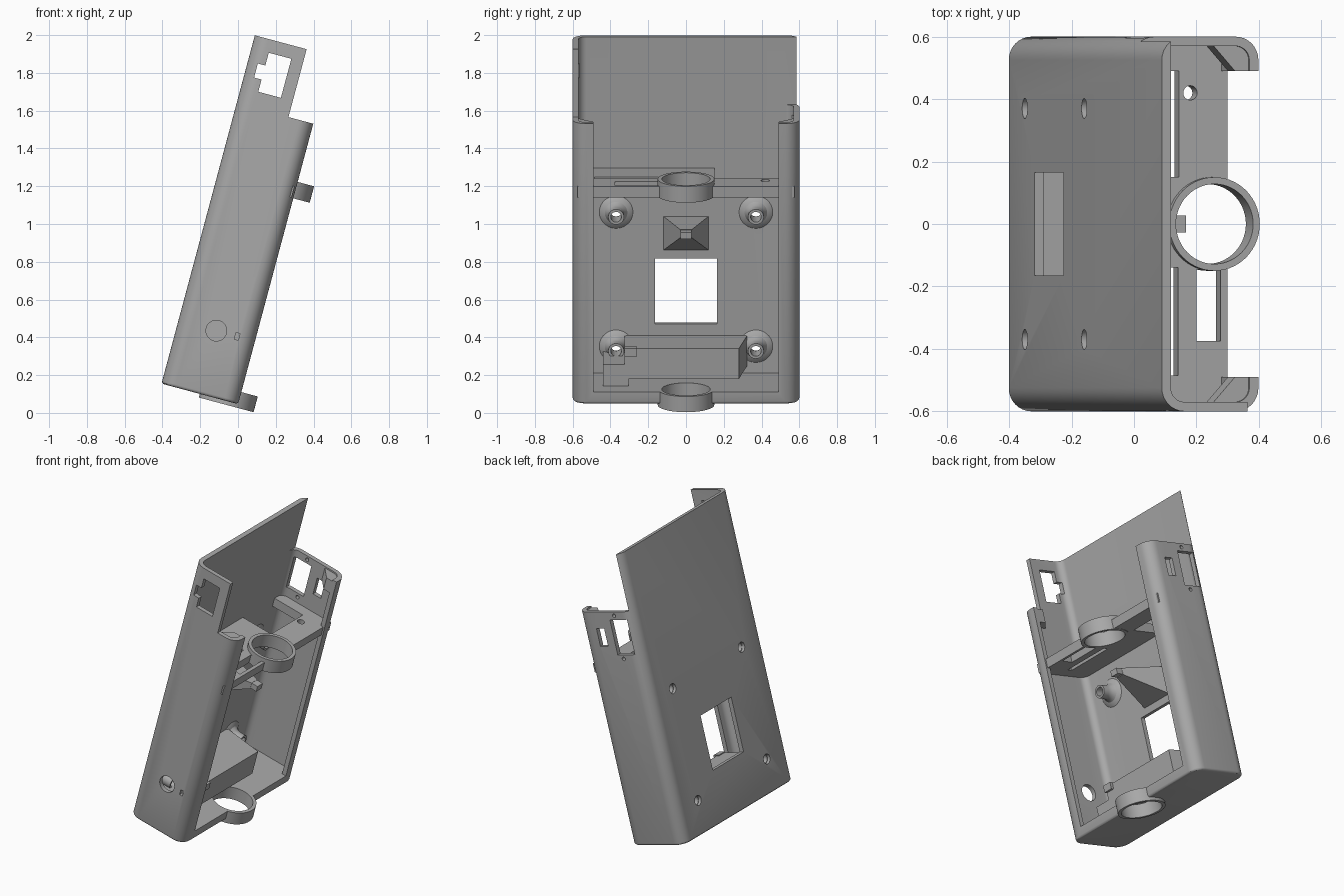
import bpy, bmesh, math
from mathutils import Matrix, Vector

cube = bpy.data.objects.get("Cube")
if cube:
    bpy.data.objects.remove(cube)

# Local frame: x = depth from back plate, y = width, z = length; leaned back at the end
LEAN = Matrix.Translation((-0.405, 0, 0.155)) @ Matrix.Rotation(math.radians(15), 4, 'Y')
WALL, DEPTH, HALF, TOP, FLOOR, RIM = 0.03, 0.42, 0.6, 1.909, 0.066, 1.537
RING_X = 0.36

grey = bpy.data.materials.new("plain grey plastic")
grey.use_nodes = True
grey.diffuse_color = (0.4, 0.4, 0.4, 1)
grey.node_tree.nodes["Principled BSDF"].inputs["Base Color"].default_value = (0.4, 0.4, 0.4, 1)
parts = []


def finish(name, bm):
    bmesh.ops.recalc_face_normals(bm, faces=bm.faces)
    me = bpy.data.meshes.new(name)
    bm.to_mesh(me)
    bm.free()
    me.materials.append(grey)
    ob = bpy.data.objects.new(name, me)
    bpy.context.scene.collection.objects.link(ob)
    parts.append(ob)
    return ob


def hull(name, pts):
    bm = bmesh.new()
    for p in pts:
        bm.verts.new(p)
    bmesh.ops.convex_hull(bm, input=bm.verts)
    bmesh.ops.dissolve_limit(bm, angle_limit=0.01, verts=bm.verts, edges=bm.edges)
    return finish(name, bm)


def box(name, xs, ys, zs):
    return hull(name, [(x, y, z) for x in xs for y in ys for z in zs])


def rounded_prism(name, xs, ys, zs, r, edge=0):
    """Box with rounded long edges and an optional softened lower end."""
    bm = bmesh.new()
    ring = []
    corners = [(xs[1] - r, ys[1] - r), (xs[0] + r, ys[1] - r),
               (xs[0] + r, ys[0] + r), (xs[1] - r, ys[0] + r)]
    for i, (cx, cy) in enumerate(corners):
        for k in range(9):
            a = math.pi / 2 * (i + k / 8)
            ring.append(bm.verts.new((cx + r * math.cos(a), cy + r * math.sin(a), zs[0])))
    base = bm.faces.new(ring)
    out = bmesh.ops.extrude_face_region(bm, geom=[base], use_keep_orig=True)
    bmesh.ops.translate(bm, verts=[g for g in out["geom"] if isinstance(g, bmesh.types.BMVert)],
                        vec=(0, 0, zs[1] - zs[0]))
    if edge:
        bmesh.ops.bevel(bm, geom=list(base.edges), offset=edge, segments=3,
                        profile=0.5, affect='EDGES')
    return finish(name, bm)


def lathe(name, profile, centre, axis='Z', steps=40):
    """Closed profile of (radius, height) turned round an axis."""
    bm = bmesh.new()
    turn = {'Z': Matrix(), 'X': Matrix.Rotation(math.pi / 2, 4, 'Y'),
            'Y': Matrix.Rotation(-math.pi / 2, 4, 'X')}[axis]
    rows = []
    for s in range(steps):
        a = 2 * math.pi * s / steps
        rows.append([bm.verts.new(Vector(centre) + turn @ Vector((r * math.cos(a), r * math.sin(a), h)))
                     for r, h in profile])
    n = len(profile)
    for s in range(steps):
        a, b = rows[s], rows[(s + 1) % steps]
        for k in range(n):
            bm.faces.new((a[k], b[k], b[(k + 1) % n], a[(k + 1) % n]))
    return finish(name, bm)


def rod(name, r, centre, axis, length):
    bm = bmesh.new()
    bmesh.ops.create_cone(bm, cap_ends=True, segments=32, radius1=r, radius2=r, depth=length)
    turn = {'Z': Matrix(), 'X': Matrix.Rotation(math.pi / 2, 4, 'Y'),
            'Y': Matrix.Rotation(math.pi / 2, 4, 'X')}[axis]
    bm.transform(Matrix.Translation(centre) @ turn)
    return finish(name, bm)


def cut(target, cutters):
    for c in cutters:
        m = target.modifiers.new("cut", 'BOOLEAN')
        m.operation, m.solver, m.object = 'DIFFERENCE', 'EXACT', c
    bpy.context.view_layer.update()
    dg = bpy.context.evaluated_depsgraph_get()
    me = bpy.data.meshes.new_from_object(target.evaluated_get(dg))
    target.modifiers.clear()
    target.data = me
    for c in cutters:
        parts.remove(c)
        bpy.data.objects.remove(c)


# Shell with open front and top
shell = rounded_prism("case_shell", (0, DEPTH), (-HALF, HALF), (0, TOP), 0.075, 0.015)
screws = [(y, z) for y in (-0.37, 0.37) for z in (0.213, 0.948)]
cutters = [
    rounded_prism("cavity", (WALL, DEPTH - WALL), (-HALF + WALL, HALF - WALL), (FLOOR, 2.1), 0.045),
    box("front_opening", (0.3, 0.6), (-0.49, 0.49), (FLOOR, 2.2)),
    box("upper_step", (0.284, 0.7), (-0.8, 0.8), (RIM, 2.3)),
    box("left_wall_step", (WALL, 0.8), (0.4, 0.9), (RIM, 2.4)),
    box("back_window", (-0.1, 0.1), (-0.165, 0.165), (0.335, 0.695)),
    rod("floor_ring_hole", 0.14, (RING_X, 0, 0), 'Z', 0.4),
    # near wall: socket, button hole, slit
    box("socket", (0.095, 0.219), (-0.7, -0.5), (1.625, 1.839)),
    box("socket_key", (0.054, 0.11), (-0.72, -0.48), (1.692, 1.769)),
    rod("button_hole", 0.055, (0.208, -0.6, 0.346), 'Y', 0.2),
    box("slit", (0.311, 0.333), (-0.7, -0.5), (0.327, 0.363)),
    # far wall: port, switch and their screw holes
    box("port", (0.05, 0.18), (0.5, 0.7), (1.255, 1.485)),
    box("switch", (0.24, 0.3), (0.5, 0.7), (1.31, 1.43)),
    rod("port_screw_high", 0.012, (0.14, 0.6, 1.512), 'Y', 0.2),
    rod("port_screw_low", 0.012, (0.14, 0.6, 1.228), 'Y', 0.2),
]
cutters += [rod("screw_hole", 0.032, (0, y, z), 'X', 0.2) for y, z in screws]
cut(shell, cutters)

# Flared screw posts on the back plate
for y, z in screws:
    lathe("screw_post", [(0.028, 0.02), (0.1, 0.02), (0.085, 0.034), (0.06, 0.045), (0.046, 0.065),
                         (0.042, 0.09), (0.042, 0.13), (0.028, 0.13)], (0, y, z), 'X', 28)

# Cross shelf with slots, cable hole and rear gap
shelf = box("cross_shelf", (0.025, 0.41), (-0.575, 0.575), (1.13, 1.19))
cut(shelf, [
    rod("shelf_ring_hole", 0.14, (RING_X, 0, 1.16), 'Z', 0.3),
    box("front_slot", (0.307, 0.388), (-0.375, -0.145), (1, 1.3)),
    box("rear_slot", (0.215, 0.247), (-0.485, -0.14), (1, 1.3)),
    box("rear_gap", (0, 0.25), (0.15, 0.49), (1, 1.3)),
    rod("cable_hole", 0.023, (0.287, 0.42, 1.16), 'Z', 0.3),
])

# Two holder rings
for name, lo, hi in (("lower_ring", -0.02, FLOOR), ("upper_ring", 1.128, 1.218)):
    lathe(name, [(0.128, lo), (0.15, lo), (0.15, hi), (0.128, hi)], (RING_X, 0, 0), 'Z', 56)

# Gussets behind the front flange corners
for side in (-1, 1):
    profile = [(0.27, 0.575), (0.345, 0.49), (0.4, 0.49), (0.4, 0.575)]
    hull("flange_gusset", [(x, side * y, z) for x, y in profile for z in (1.44, RIM - 0.01)])

# Tapered support arm above the window
hull("support_arm", [(0.025, y, z) for y in (-0.12, 0.12) for z in (0.738, 0.924)]
     + [(0.3, y, z) for y in (-0.03, 0.03) for z in (0.88, 0.924)])
box("support_tip", (0.28, 0.345), (-0.028, 0.028), (0.884, 0.922))

# Lower holder block, its bracket and tab
hull("holder_block", [(0.025, y, z) for y in (-0.325, 0.325) for z in (0.106, 0.272)]
     + [(0.3, y, z) for y in (-0.325, 0.28) for z in (0.106, 0.272)])
bracket = box("side_bracket", (0.025, 0.3), (-0.44, -0.305), (0.06, 0.186))
cut(bracket, [rod("bracket_hole", 0.03, (0.3, -0.36, 0.127), 'X', 0.3)])
box("holder_tab", (0.28, 0.32), (-0.325, -0.26), (0.233, 0.278))

# Smooth rounds, keep edges sharp, lean everything back
for ob in parts:
    ob.data.transform(LEAN)
    ob.data.shade_smooth()
    ob.data.set_sharp_from_angle(angle=math.radians(30))
